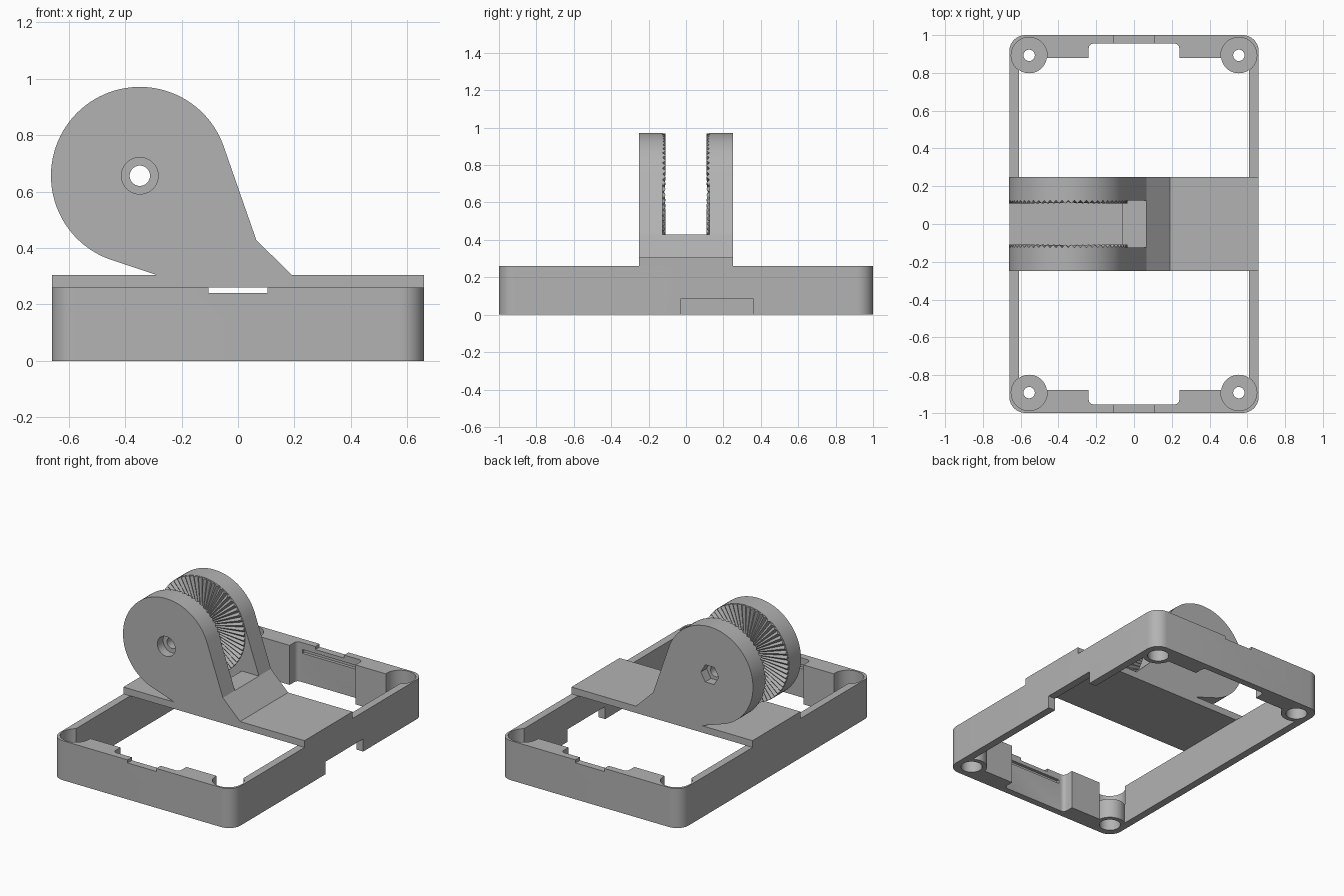
import bpy
import bmesh
from math import cos, sin, pi, hypot, atan2, acos

cube = bpy.data.objects.get("Cube")
if cube:
    bpy.data.objects.remove(cube)

grey = bpy.data.materials.new("light_grey_plastic")
grey.use_nodes = True
grey.diffuse_color = (0.45, 0.45, 0.45, 1)
grey.node_tree.nodes["Principled BSDF"].inputs["Base Color"].default_value = grey.diffuse_color


def finish(name, bm):
    bmesh.ops.recalc_face_normals(bm, faces=bm.faces)
    mesh = bpy.data.meshes.new(name)
    bm.to_mesh(mesh)
    bm.free()
    mesh.materials.append(grey)
    obj = bpy.data.objects.new(name, mesh)
    bpy.context.collection.objects.link(obj)
    return obj


def prism(name, points, lo, hi, axis="z"):
    """Extrude a flat outline along z, or an x-z outline along y."""
    bm = bmesh.new()
    place = (lambda p, h: (p[0], p[1], h)) if axis == "z" else (lambda p, h: (p[0], h, p[1]))
    a = [bm.verts.new(place(p, lo)) for p in points]
    b = [bm.verts.new(place(p, hi)) for p in points]
    bm.faces.new(a)
    bm.faces.new(b)
    for i in range(len(a)):
        j = (i + 1) % len(a)
        bm.faces.new((a[i], a[j], b[j], b[i]))
    return finish(name, bm)


def arc(cx, cy, r, start, end, n):
    return [(cx + r * cos(start + (end - start) * i / n),
             cy + r * sin(start + (end - start) * i / n)) for i in range(n + 1)]


def circle(cx, cy, r, n=48):
    return arc(cx, cy, r, 0, 2 * pi, n)[:-1]


def rounded(w, h, r, cy=0.0, n=10):
    pts = []
    for k, (sx, sy) in enumerate(((1, 1), (-1, 1), (-1, -1), (1, -1))):
        pts += arc(sx * (w - r), cy + sy * (h - r), r, k * pi / 2, (k + 1) * pi / 2, n)
    return pts


def box(x0, x1, y0, y1, z0, z1, name="cutter"):
    return prism(name, [(x0, y0), (x1, y0), (x1, y1), (x0, y1)], z0, z1)


def combine(obj, other, operation="DIFFERENCE"):
    other.hide_render = True
    mod = obj.modifiers.new("combine", "BOOLEAN")
    mod.operation = operation
    mod.solver = "EXACT"
    mod.object = other
    bpy.context.view_layer.update()
    mesh = bpy.data.meshes.new_from_object(
        obj.evaluated_get(bpy.context.evaluated_depsgraph_get()))
    obj.modifiers.clear()
    obj.data = mesh
    bpy.data.objects.remove(other)


# Rectangular base frame with recessed ends
W, H = 0.66, 0.26
BOSS_TOP = 0.13
frame = prism("base_frame", rounded(W, 1.0, 0.085), 0, H)
combine(frame, box(-0.61, 0.61, -0.88, 0.88, -0.1, 0.4))
for s in (-1, 1):
    combine(frame, prism("cutter", rounded(0.24, 0.1, 0.025, s * 0.855, 5), -0.1, 0.4))
    # Shallow rim notch and inner latch groove
    combine(frame, box(-0.105, 0.105, s - 0.2, s + 0.2, 0.24, 0.4))
    combine(frame, box(-0.2, 0.2, s * 0.955 - 0.02, s * 0.955 + 0.02, 0.19, 0.215))

# Corner screw bosses, open above and counterbored below
for sx in (-1, 1):
    for sy in (-1, 1):
        c = (sx * 0.555, sy * 0.893)
        combine(frame, prism("boss", circle(*c, 0.095), 0, BOSS_TOP), "UNION")
        combine(frame, prism("cutter", circle(*c, 0.0952), BOSS_TOP, 0.4))
        combine(frame, prism("cutter", circle(*c, 0.065), -0.1, 0.09))
        combine(frame, prism("cutter", circle(*c, 0.03), -0.1, 0.4))

# Cable opening in the left wall
combine(frame, box(0.58, 0.7, -0.03, 0.36, -0.1, 0.083))

# Cross plate carrying the hinge
cross_plate = box(-W, W, -0.25, 0.25, H, 0.305, "cross_plate")

# Forked hinge arm: round head with tangent flanks
CX, CZ, R = -0.348, 0.656, 0.315


def tangent(px, pz, side):
    dx, dz = px - CX, pz - CZ
    return atan2(dz, dx) + side * acos(R / hypot(dx, dz))


knee, heel, toe = (0.065, 0.428), (0.19, 0.305), (-0.29, 0.305)
outline = arc(CX, CZ, R, tangent(*knee, 1), tangent(*toe, -1) + 2 * pi, 64)
outline += [toe, (toe[0], 0.28), (heel[0], 0.28), heel, knee]
arm = prism("hinge_fork", outline, -0.25, 0.25, "y")
combine(arm, box(-0.9, -0.06, -0.125, 0.125, 0.305, 1.2))
combine(arm, box(-0.1, 0.4, -0.125, 0.125, 0.428, 1.2))

# Bolt hole, round screw seat in front and hexagonal nut seat behind
combine(arm, prism("cutter", circle(CX, CZ, 0.036), -0.4, 0.4, "y"))
combine(arm, prism("cutter", circle(CX, CZ, 0.065), -0.4, -0.19, "y"))
combine(arm, prism("cutter", circle(CX, CZ, 0.065, 6), 0.19, 0.4, "y"))


# Radial serrations facing each other inside the fork
def serrated_ring(name, side, teeth=60):
    bm = bmesh.new()
    rings = []
    for i in range(teeth * 2):
        a = pi * i / teeth
        tip = i % 2
        section = ((0.06, 0.135), (0.313, 0.135),
                   (0.313, 0.109 if tip else 0.125), (0.06, 0.116 if tip else 0.119))
        rings.append([bm.verts.new((CX + r * cos(a), side * y, CZ + r * sin(a)))
                      for r, y in section])
    for i, ring in enumerate(rings):
        nxt = rings[(i + 1) % len(rings)]
        for k in range(4):
            m = (k + 1) % 4
            bm.faces.new((ring[k], nxt[k], nxt[m], ring[m]))
    return finish(name, bm)


serrated_ring("front_serrations", -1)
serrated_ring("back_serrations", 1)

# Smooth curved walls while keeping edges crisp
for obj in (frame, arm):
    bpy.ops.object.select_all(action="DESELECT")
    obj.select_set(True)
    bpy.context.view_layer.objects.active = obj
    bpy.ops.object.shade_smooth_by_angle(angle=pi / 7)
